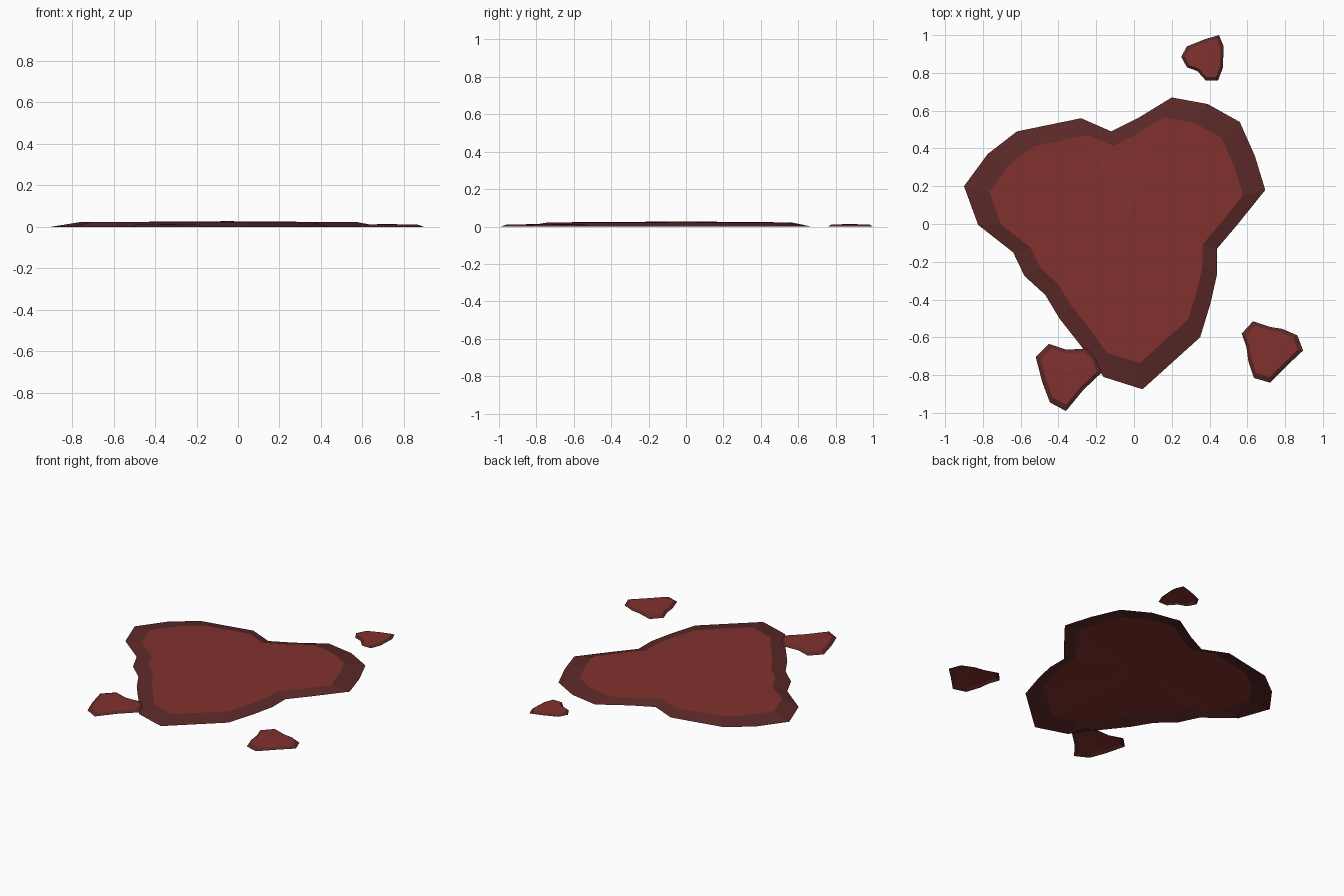
import bpy
from mathutils import Vector

if "Cube" in bpy.data.objects:
    bpy.data.objects.remove(bpy.data.objects["Cube"])


def material(name, rgb):
    m = bpy.data.materials.new(name)
    m.diffuse_color = (*rgb, 1)
    m.use_nodes = True
    m.node_tree.nodes["Principled BSDF"].inputs["Base Color"].default_value = m.diffuse_color
    return m


RED = material("puddle_red", (0.22, 0.031, 0.027))
DARK = material("puddle_rim", (0.105, 0.022, 0.021))


def puddle(name, outline, scale, rim_z, mid_z, centre=None):
    """Open shell: sloped dark rim around a slightly domed fan."""
    pts = [Vector(p) for p in outline]
    n = len(pts)
    c = Vector(centre) if centre else sum(pts, Vector((0, 0))) / n
    inner = [c + (p - c) * scale for p in pts]
    verts = [(p.x, p.y, 0) for p in pts]
    verts += [(p.x, p.y, rim_z) for p in inner] + [(c.x, c.y, mid_z)]
    rim, top = [], []
    for i in range(n):
        j = (i + 1) % n
        rim.append((j, i, n + i, n + j))
        top.append((n + j, n + i, 2 * n))
    # outlines run clockwise, so these faces point up
    mesh = bpy.data.meshes.new(name)
    mesh.from_pydata(verts, [], rim + top)
    mesh.materials.append(RED)
    mesh.materials.append(DARK)
    for poly in mesh.polygons:
        poly.material_index = 1 if poly.index < n else 0
    obj = bpy.data.objects.new(name, mesh)
    bpy.context.collection.objects.link(obj)


# Large central pool
puddle("main_pool", [
    (.20, .67), (.39, .635), (.56, .54), (.64, .36), (.695, .18), (.55, 0),
    (.44, -.13), (.44, -.265), (.405, -.42), (.35, -.60), (.045, -.875),
    (-.16, -.81), (-.285, -.64), (-.395, -.50), (-.47, -.375), (-.58, -.275),
    (-.64, -.15), (-.825, -.005), (-.90, .20), (-.775, .37), (-.62, .49),
    (-.28, .56), (-.12, .49), (.02, .56)], .842, .022, .027, (-.05, 0))

# Three outlying splashes
puddle("back_splash", [
    (.45, 1.0), (.475, .94), (.47, .825), (.445, .76), (.38, .76),
    (.335, .81), (.28, .83), (.25, .885), (.28, .94), (.38, .98)],
    .84, .011, .013)
puddle("right_splash", [
    (.63, -.515), (.72, -.545), (.785, -.555), (.865, -.59), (.895, -.67),
    (.815, -.745), (.72, -.84), (.635, -.815), (.605, -.725), (.595, -.65),
    (.57, -.58)], .84, .011, .013)
puddle("front_splash", [
    (-.45, -.635), (-.36, -.665), (-.245, -.66), (-.195, -.705),
    (-.17, -.785), (-.27, -.88), (-.36, -.99), (-.445, -.945),
    (-.485, -.84), (-.52, -.705)], .84, .011, .013)
